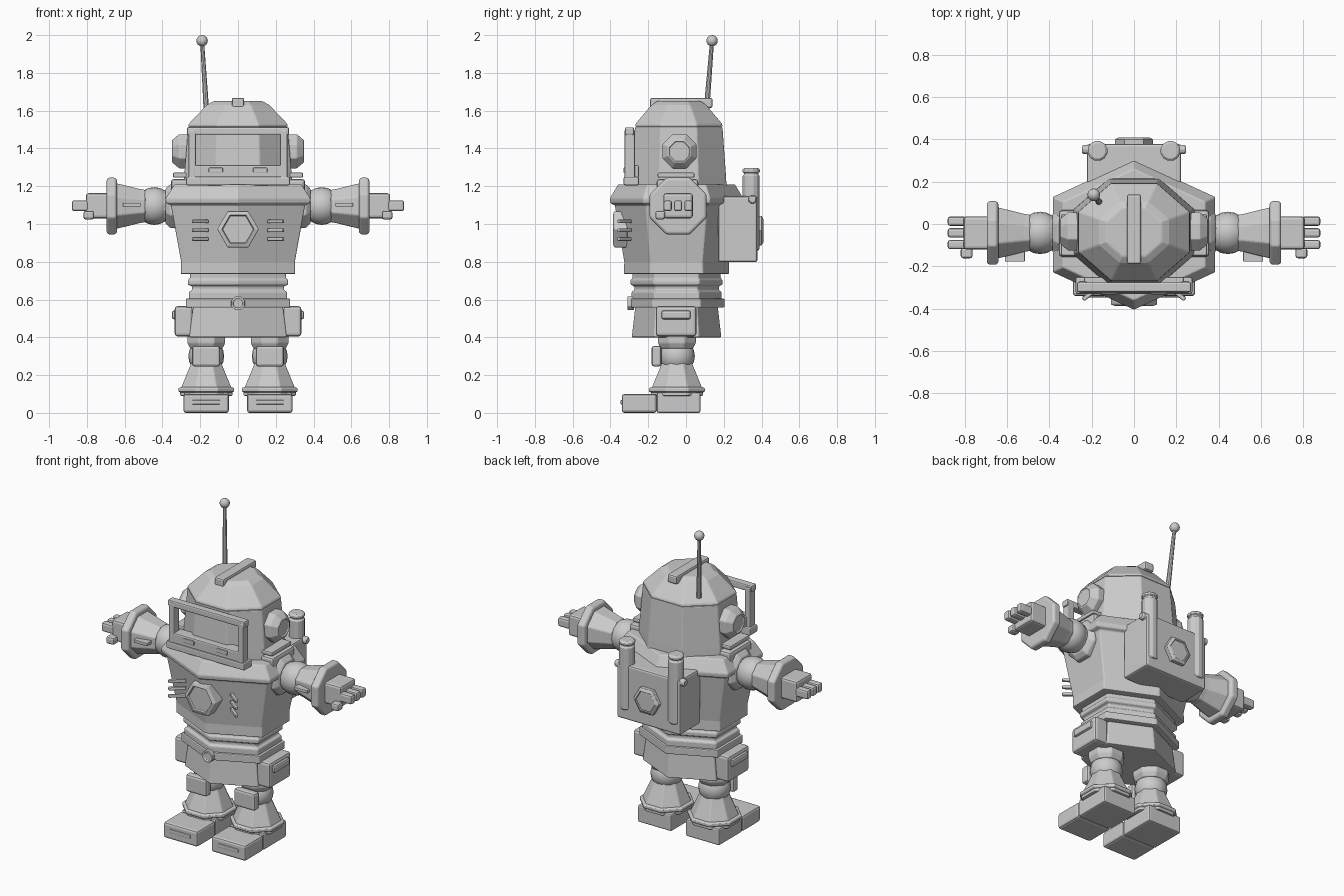
import bpy, bmesh, math
from mathutils import Vector

if "Cube" in bpy.data.objects:
    bpy.data.objects.remove(bpy.data.objects["Cube"])

TAU = 2 * math.pi


def finish(name, bm, bevel=0.0, smooth=False):
    bmesh.ops.recalc_face_normals(bm, faces=bm.faces[:])
    me = bpy.data.meshes.new(name)
    bm.to_mesh(me)
    bm.free()
    ob = bpy.data.objects.new(name, me)
    bpy.context.collection.objects.link(ob)
    for p in me.polygons:
        p.use_smooth = smooth
    if bevel:
        m = ob.modifiers.new("bevel", 'BEVEL')
        m.width, m.segments = bevel, 2
        m.limit_method, m.angle_limit = 'ANGLE', math.radians(25)
    return ob


def box(name, x, y, z, bevel=0.008, rot=0.0):
    """Box from (min, max) ranges, optionally turned about z."""
    lo, hi = Vector((x[0], y[0], z[0])), Vector((x[1], y[1], z[1]))
    bm = bmesh.new()
    bmesh.ops.create_cube(bm, size=1)
    for v in bm.verts:
        v.co = Vector([a * b for a, b in zip(v.co, hi - lo)])
    ob = finish(name, bm, bevel)
    ob.location = (lo + hi) / 2
    ob.rotation_euler.z = rot
    return ob


def sbox(name, s, x, y, z, bevel=0.008):
    return box(name, sorted((s * x[0], s * x[1])), y, z, bevel)


def loft(name, prof, n, at, axis='z', s=1, su=1, sv=1, flat=True, bevel=0.006, smooth=False):
    """Stack of n-sided rings (radius, height) along an axis; flat = flats face the axes."""
    bm = bmesh.new()
    k = 1 / math.cos(math.pi / n) if flat else 1
    ph = math.pi / n if flat else (math.pi / 2 if axis == 'z' else 0)
    rings = []
    for r, t in prof:
        ring = []
        for i in range(n):
            a = ph + TAU * i / n
            u, v = r * k * su * math.cos(a), r * k * sv * math.sin(a)
            co = {'z': (u, v, t), 'x': (s * t, u, v), 'y': (u, s * t, v)}[axis]
            ring.append(bm.verts.new(Vector(at) + Vector(co)))
        rings.append(ring)
    for a, b in zip(rings, rings[1:]):
        for i in range(n):
            j = (i + 1) % n
            bm.faces.new((a[i], a[j], b[j], b[i]))
    bm.faces.new(rings[0])
    bm.faces.new(rings[-1])
    return finish(name, bm, bevel, smooth)


def ball(name, at, r, seg=20):
    bm = bmesh.new()
    bmesh.ops.create_uvsphere(bm, u_segments=seg, v_segments=seg // 2, radius=r)
    ob = finish(name, bm, 0, True)
    ob.location = at
    return ob


# torso, waist, belt and pelvis: hexagons with a corner to the front
hexa = dict(n=6, at=(0, -0.05, 0), su=1.25, flat=False)
loft("torso", [(.28, .735), (.278, .80), (.328, 1.10), (.352, 1.11), (.355, 1.135), (.31, 1.21)], **hexa)
loft("waist", [(.235, .74), (.235, .712), (.245, .705), (.245, .68), (.225, .67), (.225, .65),
               (.24, .64), (.24, .60)], **hexa)
loft("belt", [(.255, .605), (.255, .557)], **hexa)
loft("pelvis", [(.22, .56), (.238, .40)], **hexa)
loft("belt_buckle", [(.036, 0), (.036, .035), (.026, .035), (.024, .028)], 8, (0, -.275, .58), 'y', -1, bevel=.003)

# chest badge, plain hexagon
loft("chest_plate", [(.11, 0), (.11, .07), (.085, .078), (.082, .065)], 6, (0, -.31, .972), 'y', -1,
     flat=False, bevel=.004)
for s in (-1, 1):
    for i in range(3):
        box("chest_vent", (s * .2 - .052, s * .2 + .052), (-.335, -.315),
            (.91 + .047 * i, .93 + .047 * i), .006, rot=-s * .66)

# head and dome
octo = dict(n=8, at=(0, -.038, 0), su=1.14)
loft("head", [(.253, 1.19), (.25, 1.25), (.231, 1.515)], **octo)
loft("dome", [(.231, 1.515), (.229, 1.53), (.145, 1.63), (.115, 1.65)], **octo)
box("crest", (-.033, .033), (-.19, .14), (1.615, 1.668), .01)

# visor frame
box("visor_top", (-.27, .27), (-.322, -.275), (1.47, 1.512))
box("visor_bottom", (-.235, .235), (-.325, -.25), (1.245, 1.312))
box("visor_sill", (-.275, .275), (-.33, -.25), (1.205, 1.25))
for s in (-1, 1):
    sbox("visor_post", s, (.222, .262), (-.325, -.27), (1.24, 1.5))
    sbox("visor_lamp", s, (.08, .155), (-.332, -.3), (1.272, 1.298), .004)

# antenna
base, tip = Vector((-.165, .105, 1.56)), Vector((-.19, .138, 1.97))
rod = loft("antenna_rod", [(.015, 0), (.01, (tip - base).length)], 10, (0, 0, 0), bevel=0)
rod.location = base
rod.rotation_mode = 'QUATERNION'
rod.rotation_quaternion = (tip - base).to_track_quat('Z', 'Y')
ball("antenna_ball", tip, .03, 16)

for s in (-1, 1):
    # ears and shoulder pads
    loft("ear", [(.09, .24), (.09, .312), (.062, .345), (.052, .35), (.05, .343)], 8,
         (0, -.035, 1.385), 'x', s, bevel=.004)
    sbox("shoulder_pad", s, (.26, .355), (-.155, .065), (1.15, 1.238), .015)
    sbox("shoulder_strip", s, (.255, .345), (-.15, .045), (1.245, 1.272))

    # arm along x
    arm = (0, -.042, 1.095)
    loft("shoulder_socket", [(.125, .27), (.115, .36), (.09, .385)], 8, arm, 'x', s)
    loft("upper_arm", [(.082, .36), (.082, .52)], 12, arm, 'x', s, bevel=0)
    ball("arm_joint", (s * .443, -.042, 1.095), .1)
    loft("forearm", [(.085, .49), (.09, .52), (.122, .65)], 8, arm, 'x', s)
    loft("cuff", [(.138, .64), (.15, .65), (.15, .685), (.14, .695)], 8, arm, 'x', s)
    sbox("forearm_strip", s, (.515, .61), (-.178, -.13), (1.092, 1.112), .004)

    # hand
    sbox("palm", s, (.68, .805), (-.12, .036), (1.03, 1.163), .014)
    for i in range(3):
        y = -.097 + .055 * i
        sbox("finger", s, (.79, .88), (y - .022, y + .022), (1.068, 1.125), .012)
    sbox("thumb", s, (.762, .818), (-.162, -.11), (1.024, 1.07), .012)

    # hip pouch
    sbox("hip_pouch", s, (.24, .335), (-.16, .055), (.405, .565), .015)
    sbox("pouch_flap", s, (.32, .35), (-.13, .025), (.495, .542), .012)

    # leg
    leg = (s * .168, -.048, 0)
    loft("thigh", [(.1, .46), (.1, .37), (.085, .34)], 8, leg)
    loft("knee_core", [(.075, .37), (.075, .24)], 12, leg, bevel=0)
    ball("knee_joint", (s * .168, -.048, .3), .095)
    loft("shin", [(.078, .27), (.085, .25), (.138, .12), (.138, .09)], 8, leg)
    loft("ankle_ring", [(.138, .108), (.148, .114), (.148, .13), (.138, .136)], 8, leg, bevel=.003)
    sbox("knee_pad", s, (.095, .243), (-.182, -.13), (.245, .355), .014)

    # foot
    sbox("heel", s, (.05, .287), (-.155, .077), (0, .108), .01)
    sbox("toe", s, (.048, .289), (-.34, -.155), (0, .1), .014)
    sbox("toe_slot", s, (.095, .242), (-.346, -.33), (.045, .068), .004)

    # backpack tanks
    loft("tank", [(.038, .86), (.045, .87), (.045, 1.255), (.038, 1.262), (.038, 1.27), (.046, 1.275),
                  (.046, 1.288), (.036, 1.297)], 12, (s * .172, .345, 0), bevel=.002)
    loft("tank_knob", [(.022, .2), (.022, .238), (.016, .246)], 10, (0, .352, 1.13), 'x', s, bevel=.002)

# backpack
box("backpack", (-.222, .222), (.17, .378), (.798, 1.147), .012)
loft("pack_plate", [(.09, 0), (.09, .03), (.07, .04), (.066, .034), (.062, .036)], 6, (0, .37, .965), 'y', 1,
     flat=False, bevel=.002)
